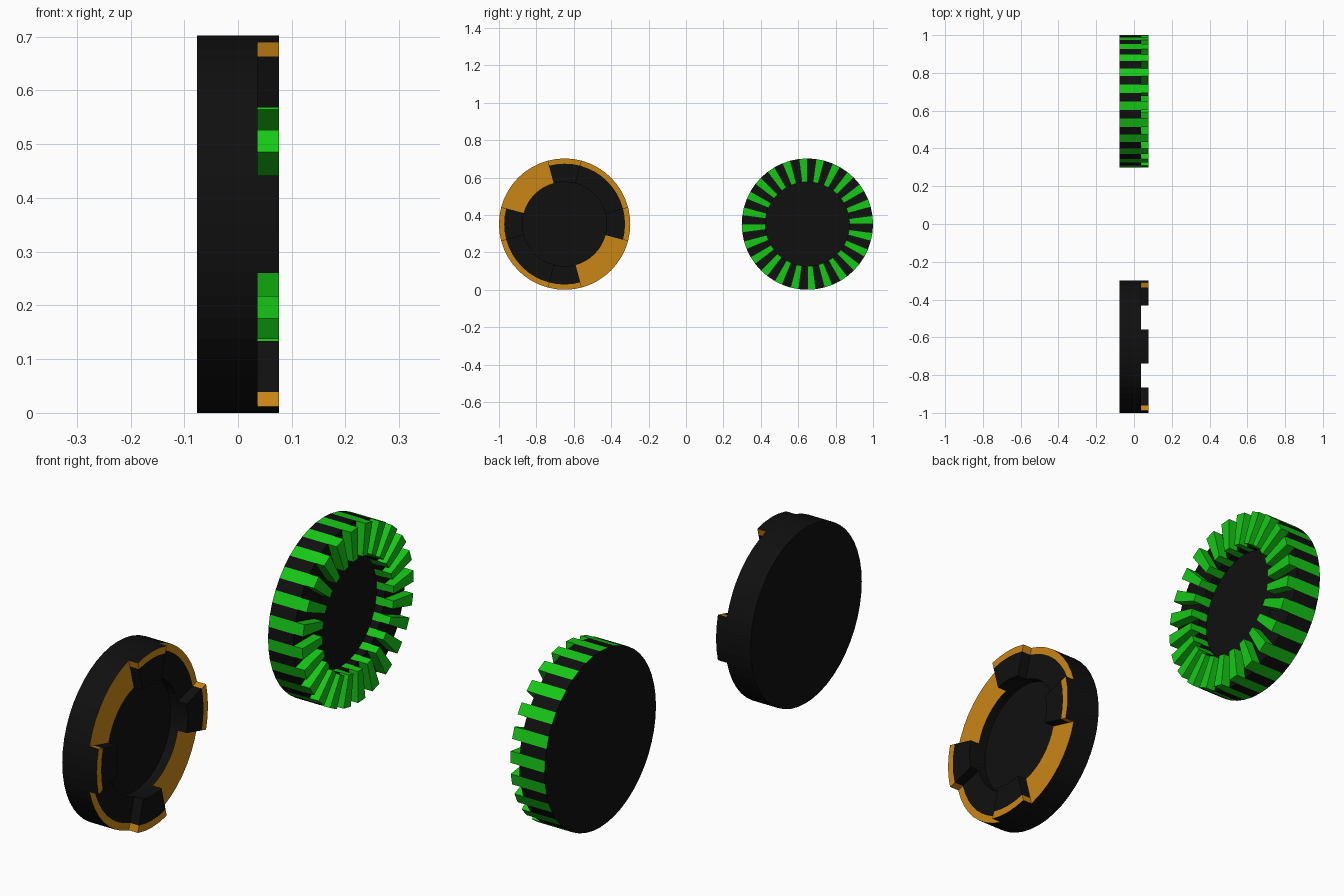
import bpy, bmesh, math

if "Cube" in bpy.data.objects:
    bpy.data.objects.remove(bpy.data.objects["Cube"])

R, R_RIM, R_IN = 0.351, 0.323, 0.225       # outer, rim and recess radii
X_BACK, X_PIT, X_LOW, X_TOP = -0.076, 0.0, 0.036, 0.076
N = 48                                     # sectors around each disc


def material(name, rgb):
    m = bpy.data.materials.new(name)
    m.diffuse_color = (*rgb, 1)
    m.use_nodes = True
    m.node_tree.nodes["Principled BSDF"].inputs["Base Color"].default_value = m.diffuse_color
    return m


black = material("black", (0.005, 0.005, 0.005))
orange = material("orange", (0.6, 0.24, 0.008))
green = material("green", (0.008, 0.58, 0.008))


def coupling(name, cy, accent, radii, raised, tinted):
    """Disc along x with face teeth.
    raised(i): sector i is a tooth; tinted(part, i, k): face uses the accent colour."""
    bm = bmesh.new()

    def pt(x, r, i):
        a = 2 * math.pi * (i % N) / N
        return bm.verts.new((x, cy + r * math.cos(a), R + r * math.sin(a)))

    def face(coords, tint=False):
        f = bm.faces.new([pt(*c) for c in coords])
        f.material_index = int(tint)

    def wall(r, x0, x1, i, tint):
        face([(x0, r, i), (x0, r, i + 1), (x1, r, i + 1), (x1, r, i)], tint)

    # back plate and recessed floor
    face([(X_BACK, R, i) for i in range(N)])
    face([(X_PIT, R_IN, i) for i in range(N)])

    for i in range(N):
        up = raised(i)
        x = X_TOP if up else X_LOW
        # outer and inner cylinder walls
        wall(R, X_BACK, X_LOW, i, tinted("outer", i, 0))
        wall(R_IN, X_PIT, X_LOW, i, tinted("inner", i, 0))
        if up:
            wall(R, X_LOW, X_TOP, i, tinted("outer", i, 0))
            wall(R_IN, X_LOW, X_TOP, i, tinted("inner", i, 0))
        # tooth top or gap floor, and the tooth flanks
        for k, (r0, r1) in enumerate(zip(radii, radii[1:])):
            face([(x, r0, i), (x, r1, i), (x, r1, i + 1), (x, r0, i + 1)],
                 tinted("top", i, k))
            if up != raised((i - 1) % N):
                face([(X_LOW, r0, i), (X_LOW, r1, i), (X_TOP, r1, i), (X_TOP, r0, i)],
                     tinted("flank", i, k))

    bmesh.ops.remove_doubles(bm, verts=bm.verts, dist=1e-5)
    bmesh.ops.recalc_face_normals(bm, faces=bm.faces)
    me = bpy.data.meshes.new(name)
    bm.to_mesh(me)
    bm.free()
    me.materials.append(black)
    me.materials.append(accent)
    ob = bpy.data.objects.new(name, me)
    bpy.context.collection.objects.link(ob)


# Four-dog half: orange rim, two orange gap floors
coupling("dog_coupling", -0.649, orange, (R_IN, R_RIM, R),
         lambda i: (i + 2) % 12 < 4,
         lambda part, i, k: part in ("top", "flank") and k == 1
         or part == "top" and 14 <= i % 24 <= 21)

# Fine-toothed half: 24 green teeth
coupling("toothed_coupling", 0.649, green, (R_IN, R),
         lambda i: i % 2 == 0,
         lambda part, i, k: part == "flank" or i % 2 == 0)
